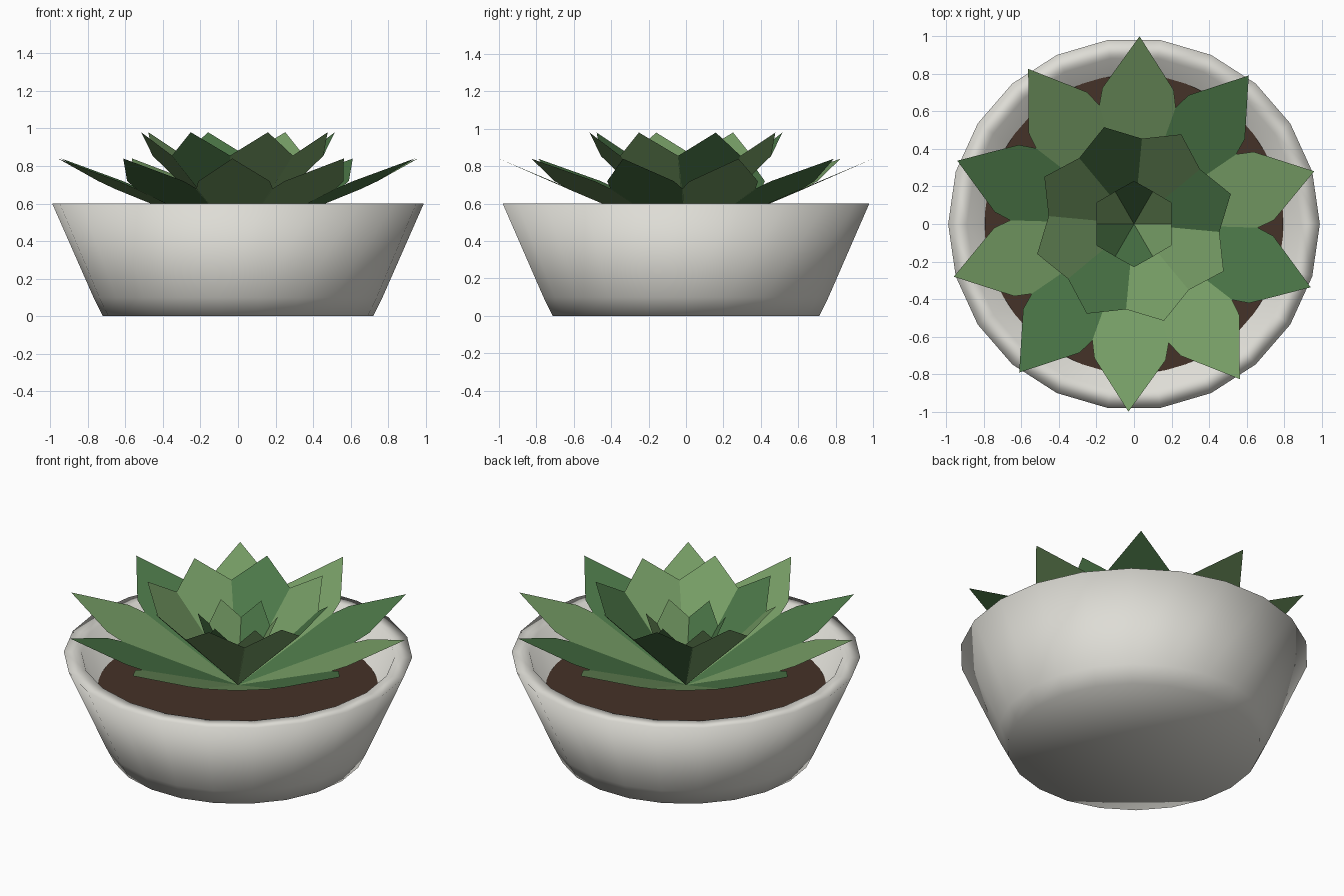
import bpy
import bmesh
from math import sin, cos, pi, radians, hypot
from mathutils import Matrix

if "Cube" in bpy.data.objects:
    bpy.data.objects.remove(bpy.data.objects["Cube"], do_unlink=True)

SIDES = 22
SOIL_Z = 0.40
BASE_Z = 0.41


def material(name, r, g, b):
    mat = bpy.data.materials.new(name)
    mat.use_nodes = True
    mat.diffuse_color = (r, g, b, 1)
    mat.node_tree.nodes["Principled BSDF"].inputs["Base Color"].default_value = (r, g, b, 1)
    return mat


ceramic = material("off white ceramic", 0.73, 0.72, 0.67)
earth = material("dark soil", 0.06, 0.032, 0.021)
greens = {"L": material("light leaf green", 0.18, 0.335, 0.13),
          "D": material("deep leaf green", 0.073, 0.188, 0.065)}


def finish(bm, name, mat):
    mesh = bpy.data.meshes.new(name)
    bm.to_mesh(mesh)
    bm.free()
    mesh.materials.append(mat)
    obj = bpy.data.objects.new(name, mesh)
    bpy.context.collection.objects.link(obj)
    return obj


def lathe(name, profile, mat):
    """Revolve an (r, z) profile around the z axis; ends at r = 0 close it."""
    bm = bmesh.new()
    verts = [bm.verts.new((r, 0, z)) for r, z in profile]
    edges = [bm.edges.new(pair) for pair in zip(verts, verts[1:])]
    bmesh.ops.spin(bm, geom=verts + edges, cent=(0, 0, 0), axis=(0, 0, 1),
                   angle=2 * pi, steps=SIDES)
    bmesh.ops.remove_doubles(bm, verts=bm.verts, dist=0.0005)
    bmesh.ops.recalc_face_normals(bm, faces=bm.faces)
    return finish(bm, name, mat)


# Pot: tapered bowl with a flat lip, softly shaded all over
pot = lathe("pot", [(0, 0), (0.72, 0), (0.77, 0.1), (0.99, 0.6),
                    (0.89, 0.6), (0.79, 0.37), (0, 0.37)], ceramic)
for face in pot.data.polygons:
    face.use_smooth = True

# Soil: flat disc inside the bowl
bm = bmesh.new()
bmesh.ops.create_circle(bm, cap_ends=True, segments=SIDES, radius=0.803,
                        matrix=Matrix.Translation((0, 0, SOIL_Z)))
finish(bm, "soil", earth)


def leaf_ring(name, start, pattern, tip_r, tip_z, outline):
    """Flat pointed leaves hinged at the centre; outline is (fraction, half width)."""
    length, rise = hypot(tip_r, tip_z - BASE_Z), tip_z - BASE_Z
    step = 360 / len(pattern)
    for i, tone in enumerate(pattern):
        a = radians(start + i * step)
        points = [(0, 0)] + [(t, -w) for t, w in outline] + [(1, 0)]
        points += [(t, w) for t, w in reversed(outline)]
        bm = bmesh.new()
        ring = []
        for t, w in points:
            r = t * tip_r
            ring.append(bm.verts.new((r * cos(a) - w * sin(a),
                                      r * sin(a) + w * cos(a),
                                      BASE_Z + t * rise)))
        bm.faces.new(ring)
        finish(bm, f"{name}_{i + 1}", greens[tone])


# Leaves: wide outer ring, upright middle ring, small steep heart
leaf_ring("outer_leaf", 16.3, "LDLLDLDLLD", 1.0, 0.84,
          [(0.35, 0.115), (0.62, 0.205), (0.72, 0.19)])
leaf_ring("middle_leaf", 17.2, "DLDLLDLL", 0.54, 0.98,
          [(0.5, 0.115), (0.78, 0.176)])
leaf_ring("heart_leaf", 30, "LDLDDL", 0.23, 0.85,
          [(0.5, 0.068), (0.75, 0.102)])
